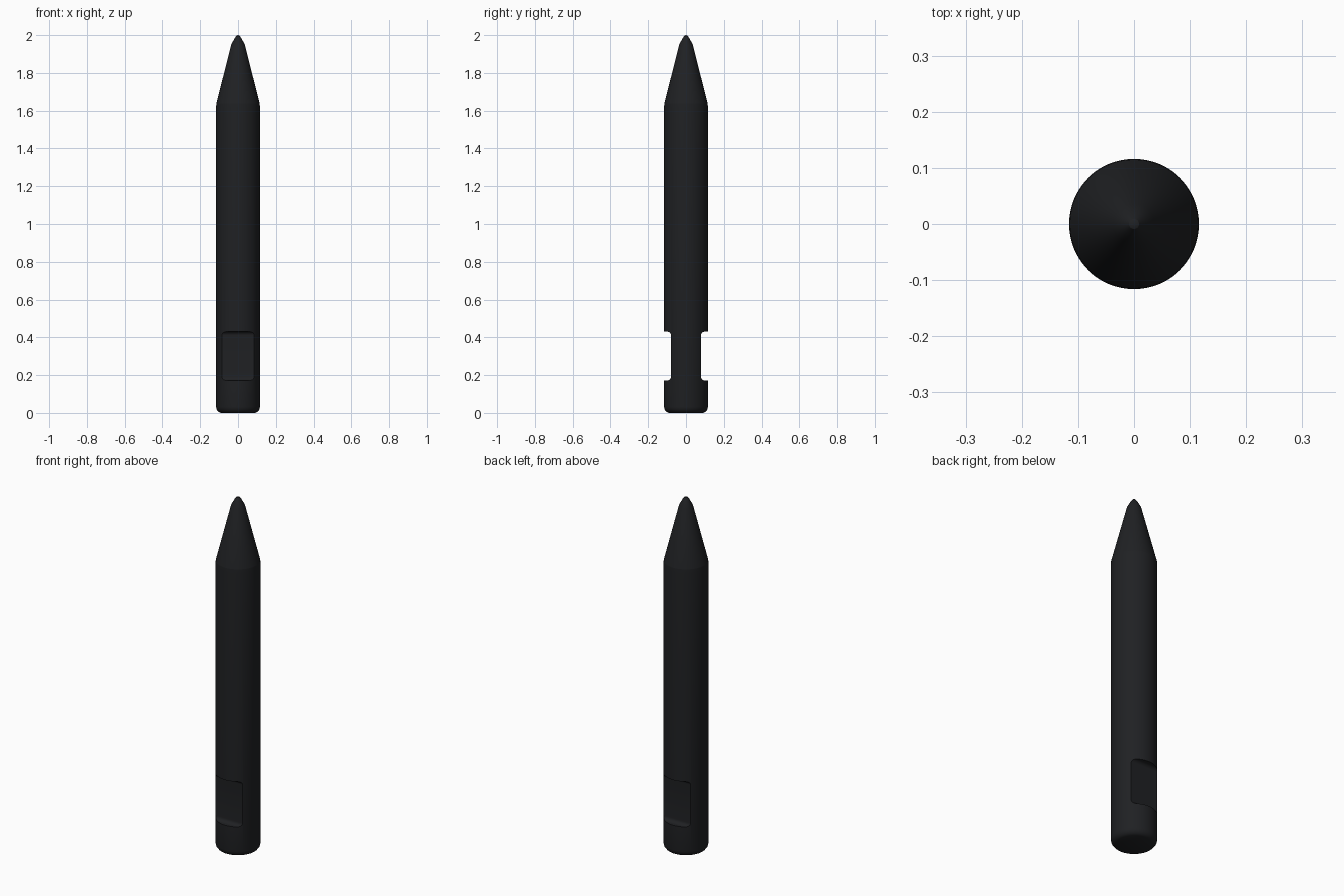
import bpy, bmesh, math

if "Cube" in bpy.data.objects:
    bpy.data.objects.remove(bpy.data.objects["Cube"])

R = 0.116          # shaft radius
FLAT = 0.079       # distance of retaining flats from the axis
Z0, Z1 = 0.172, 0.43


def link_mesh(name, bm):
    bmesh.ops.recalc_face_normals(bm, faces=bm.faces)
    mesh = bpy.data.meshes.new(name)
    bm.to_mesh(mesh)
    bm.free()
    obj = bpy.data.objects.new(name, mesh)
    bpy.context.collection.objects.link(obj)
    return obj


def lathe(name, profile, steps=96):
    bm = bmesh.new()
    verts = [bm.verts.new((r, 0, z)) for r, z in profile]
    edges = [bm.edges.new(p) for p in zip(verts, verts[1:])]
    bmesh.ops.spin(bm, geom=verts + edges, cent=(0, 0, 0), axis=(0, 0, 1),
                   angle=2 * math.pi, steps=steps, use_duplicate=False)
    bmesh.ops.remove_doubles(bm, verts=bm.verts, dist=1e-5)
    return link_mesh(name, bm)


def notch_cutter(name, side, fillet=0.02, n=6):
    # side profile with rounded inner corners, extruded along x
    pts = [(0.2, Z0)]
    for cz, start in ((Z0 + fillet, -90), (Z1 - fillet, -180)):
        for i in range(n + 1):
            a = math.radians(start - 90 * i / n)
            pts.append((FLAT + fillet + fillet * math.cos(a), cz + fillet * math.sin(a)))
    pts.append((0.2, Z1))
    bm = bmesh.new()
    face = bm.faces.new([bm.verts.new((-0.2, side * y, z)) for y, z in pts])
    ext = bmesh.ops.extrude_face_region(bm, geom=[face])
    bmesh.ops.translate(bm, vec=(0.4, 0, 0),
                        verts=[v for v in ext["geom"] if isinstance(v, bmesh.types.BMVert)])
    obj = link_mesh(name, bm)
    obj.hide_render = True
    return obj


# shaft with chamfered foot, long taper and blunted point
chisel = lathe("chisel_shaft", [
    (0, 0), (0.092, 0), (0.104, 0.006), (0.113, 0.018), (R, 0.032), (R, 1.615),
    (0.1145, 1.637), (0.036, 1.95), (0.018, 1.983), (0.009, 1.996), (0, 2.0)])

# retaining notches on the front and back
bpy.context.view_layer.objects.active = chisel
chisel.select_set(True)
for side in (-1, 1):
    cutter = notch_cutter("notch_cutter", side)
    mod = chisel.modifiers.new("notch", "BOOLEAN")
    mod.operation = "DIFFERENCE"
    mod.solver = "EXACT"
    mod.object = cutter
    bpy.ops.object.modifier_apply(modifier=mod.name)
    bpy.data.objects.remove(cutter)

bpy.ops.object.shade_smooth_by_angle(angle=math.radians(30))
for e in chisel.data.edges:  # crisp shoulder between shaft and taper
    if all(abs(chisel.data.vertices[v].co.z - 1.637) < 1e-4 for v in e.vertices):
        e.use_edge_sharp = True

# dark steel
steel = bpy.data.materials.new("dark_steel")
steel.diffuse_color = (0.014, 0.015, 0.017, 1)
steel.use_nodes = True
steel.node_tree.nodes["Principled BSDF"].inputs["Base Color"].default_value = steel.diffuse_color
chisel.data.materials.append(steel)
